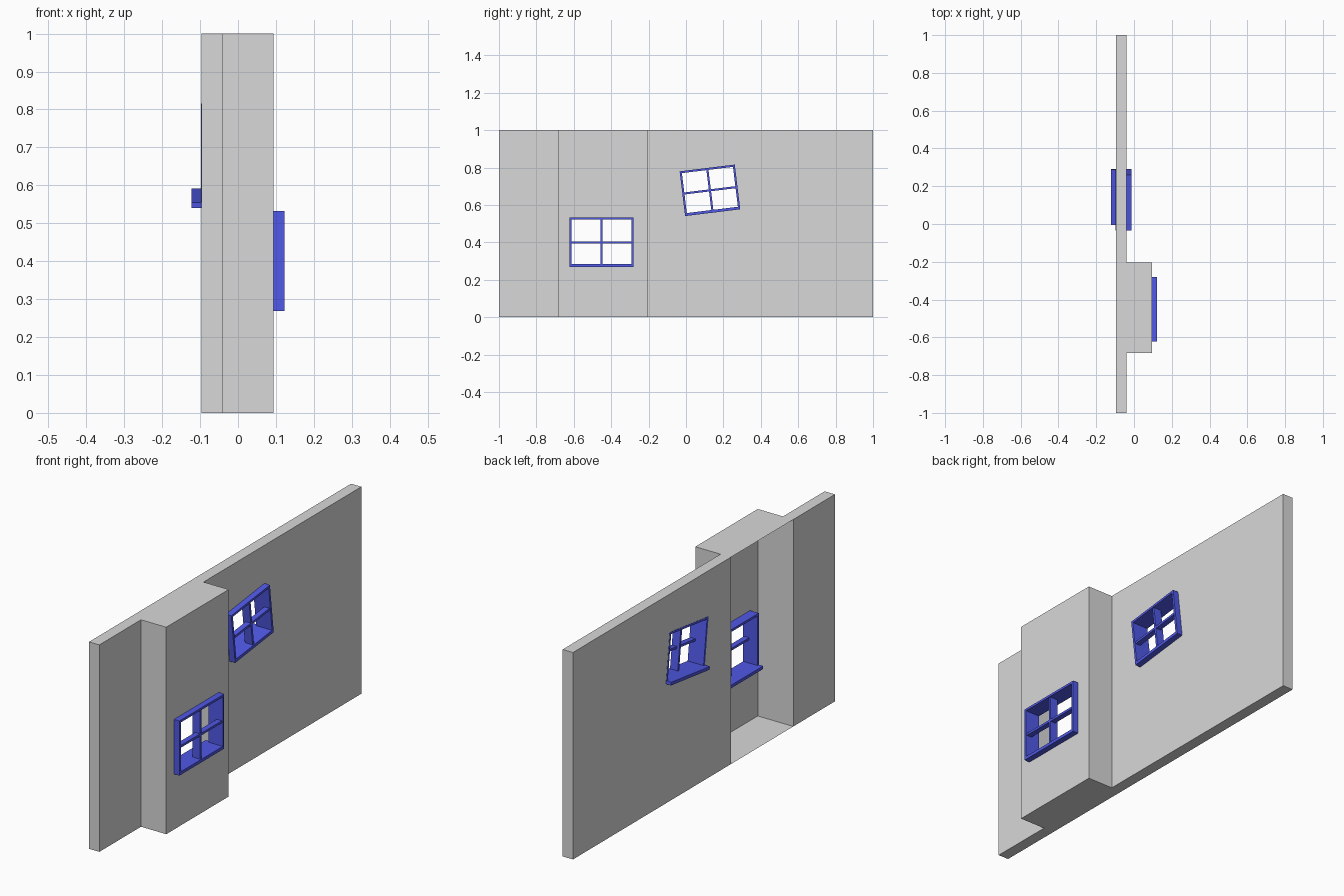
import bpy, bmesh, math
from mathutils import Vector, Matrix

if "Cube" in bpy.data.objects:
    bpy.data.objects.remove(bpy.data.objects["Cube"])


def material(name, rgb):
    m = bpy.data.materials.new(name)
    m.diffuse_color = (*rgb, 1)
    m.use_nodes = True
    m.node_tree.nodes["Principled BSDF"].inputs["Base Color"].default_value = m.diffuse_color
    return m


GREY = material("wall grey", (0.69, 0.69, 0.69))
BLUE = material("window blue", (0.08, 0.1, 0.8))

BACK, FRONT, BAY = -0.096, -0.041, 0.094      # wall and bay planes along x
BAY_Y0, BAY_Y1 = -0.682, -0.205


def finish(bm, name, mat):
    me = bpy.data.meshes.new(name)
    bm.to_mesh(me)
    bm.free()
    me.materials.append(mat)
    ob = bpy.data.objects.new(name, me)
    bpy.context.collection.objects.link(ob)
    return ob


def quad(bm, pts, normal):
    """Add a face that looks along the given normal."""
    f = bm.faces.new([bm.verts.new(p) for p in pts])
    f.normal_update()
    if f.normal.dot(Vector(normal)) < 0:
        f.normal_flip()


def panel(bm, x, y0, y1, nx, hole=None):
    """Upright panel at x, optionally with a four-sided window hole."""
    outer = [(x, y0, 0), (x, y1, 0), (x, y1, 1), (x, y0, 1)]
    if hole is None:
        quad(bm, outer, (nx, 0, 0))
        return
    inner = [(x, y, z) for y, z in hole]
    for i in range(4):
        j = (i + 1) % 4
        quad(bm, [outer[i], outer[j], inner[j], inner[i]], (nx, 0, 0))


def rect(cy, cz, w, h, angle):
    """Corners of a turned rectangle in the y-z plane."""
    c, s = math.cos(angle), math.sin(angle)
    return [(cy + a * w / 2 * c - b * h / 2 * s, cz + a * w / 2 * s + b * h / 2 * c)
            for a, b in ((-1, -1), (1, -1), (1, 1), (-1, 1))]


def window(name, cy, cz, w, h, angle, front, back, sill_back):
    """Frame with jambs, head, deep sill and crossed glazing bars."""
    t, sill = 0.011, 0.015
    bar1 = front - 0.005
    parts = [(back, front, -w / 2, -w / 2 + t, -h / 2, h / 2),
             (back, front, w / 2 - t, w / 2, -h / 2, h / 2),
             (back, front, -w / 2, w / 2, h / 2 - t, h / 2),
             (sill_back, front, -w / 2, w / 2, -h / 2, -h / 2 + sill),
             (front - 0.046, bar1, -t / 2, t / 2, -h / 2, h / 2),
             (front - 0.032, bar1, -w / 2, w / 2, -t / 2, t / 2)]
    bm = bmesh.new()
    for x0, x1, y0, y1, z0, z1 in parts:
        m = (Matrix.Translation(((x0 + x1) / 2, (y0 + y1) / 2, (z0 + z1) / 2))
             @ Matrix.Diagonal((x1 - x0, y1 - y0, z1 - z0, 1)))
        bmesh.ops.create_cube(bm, size=1, matrix=m)
    ob = finish(bm, name, BLUE)
    ob.location = (0, cy, cz)
    ob.rotation_euler = (angle, 0, 0)


# Window placements: centre y, centre z, width, height, tilt
bay_win = (-0.452, 0.40, 0.342, 0.264, 0)
wall_win = (0.128, 0.678, 0.297, 0.241, math.radians(7))


def hole_for(win):
    return rect(win[0], win[1], win[2] - 0.008, win[3] - 0.008, win[4])


# Wall: two solid stretches joined by a hollow bay that is open at the back
bm = bmesh.new()
for y0, y1, xf in ((-1, BAY_Y0, FRONT), (BAY_Y0, BAY_Y1, BAY), (BAY_Y1, 1, FRONT)):
    for z, nz in ((0, -1), (1, 1)):
        quad(bm, [(BACK, y0, z), (xf, y0, z), (xf, y1, z), (BACK, y1, z)], (0, 0, nz))
for y, xf, ny in ((-1, FRONT, -1), (BAY_Y0, BAY, -1), (BAY_Y1, BAY, 1), (1, FRONT, 1)):
    quad(bm, [(BACK, y, 0), (xf, y, 0), (xf, y, 1), (BACK, y, 1)], (0, ny, 0))
for x, nx in ((BACK, -1), (FRONT, 1)):
    panel(bm, x, -1, BAY_Y0, nx)
    panel(bm, x, BAY_Y1, 1, nx, hole_for(wall_win))
panel(bm, BAY, BAY_Y0, BAY_Y1, 1, hole_for(bay_win))
bmesh.ops.remove_doubles(bm, verts=bm.verts, dist=0.0001)
finish(bm, "wall_with_bay", GREY)

# Windows
window("bay_window", *bay_win, 0.123, 0.047, 0.024)
window("tilted_window", *wall_win, -0.012, BACK - 0.001, -0.123)
